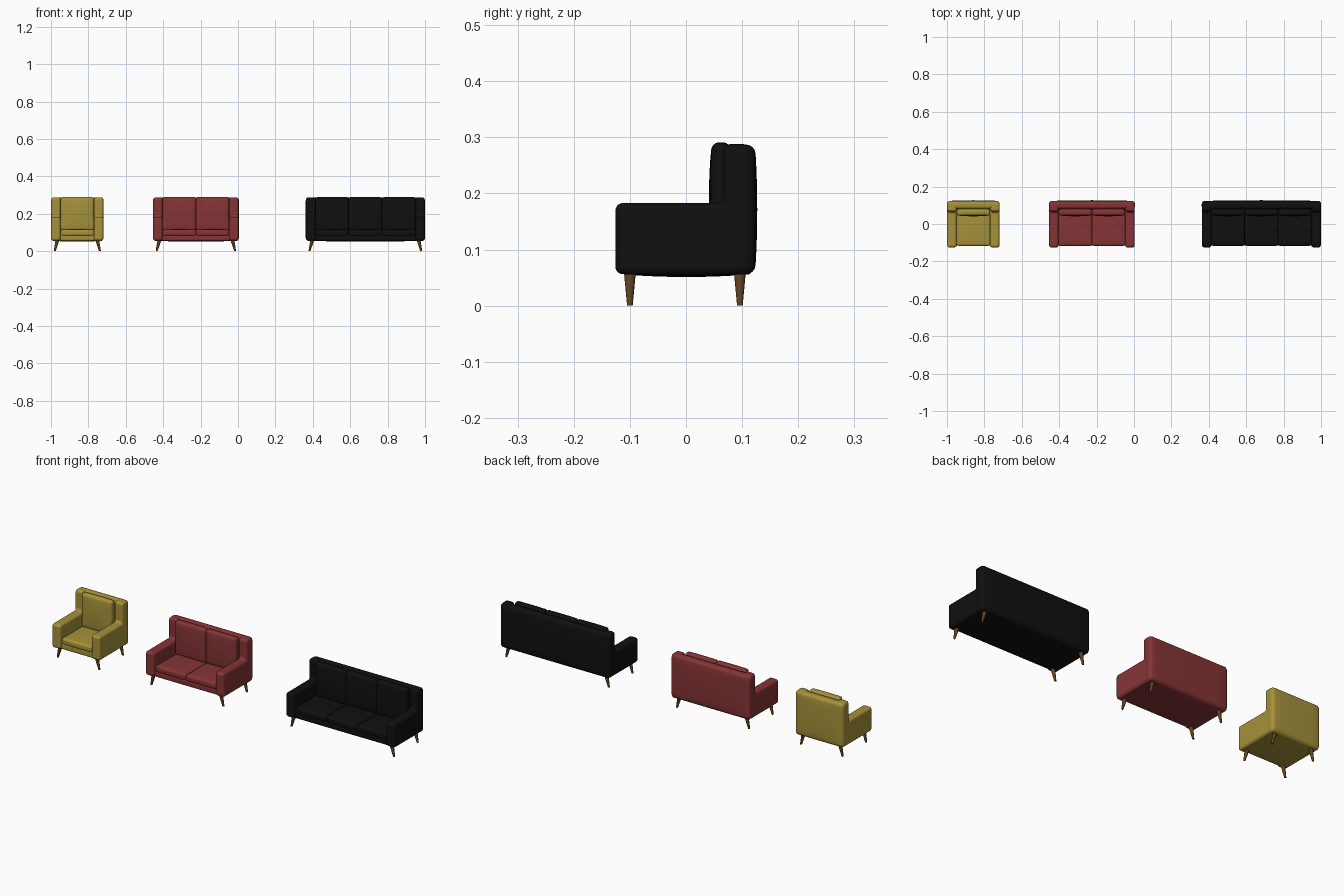
import bpy, bmesh, math
from mathutils import Vector

if "Cube" in bpy.data.objects:
    bpy.data.objects.remove(bpy.data.objects["Cube"])


def material(name, rgb):
    m = bpy.data.materials.new(name)
    m.diffuse_color = (*rgb, 1)
    m.use_nodes = True
    m.node_tree.nodes["Principled BSDF"].inputs["Base Color"].default_value = m.diffuse_color
    return m


yellow = material("mustard fabric", (0.38, 0.285, 0.042))
red = material("red fabric", (0.235, 0.034, 0.036))
black = material("black fabric", (0.005, 0.005, 0.005))
wood = material("brown wood", (0.12, 0.055, 0.014))


def finish(bm, name, mat):
    bmesh.ops.recalc_face_normals(bm, faces=bm.faces)
    me = bpy.data.meshes.new(name)
    bm.to_mesh(me)
    bm.free()
    me.materials.append(mat)
    me.shade_smooth()
    ob = bpy.data.objects.new(name, me)
    bpy.context.collection.objects.link(ob)
    return ob


def padded_box(name, mat, lo, hi, r, puff=(0, 0, 0)):
    """Rounded box whose large faces swell by puff along each axis."""
    lo, hi = Vector(lo), Vector(hi)
    centre, half = (lo + hi) / 2, (hi - lo) / 2
    bm = bmesh.new()
    bmesh.ops.create_cube(bm, size=2)
    bmesh.ops.subdivide_edges(bm, edges=bm.edges[:], cuts=11, use_grid_fill=True)
    for v in bm.verts:
        core, out = Vector(), Vector()
        for i in range(3):
            t, s = abs(v.co[i]), math.copysign(1, v.co[i])
            inner = half[i] - r
            if t > 2 / 3 + 1e-5:      # outer third of the steps form the round edge
                core[i] = s * inner
                out[i] = s * math.tan((t - 2 / 3) * 3 * math.pi / 4)
            else:
                core[i] = s * inner * t * 1.5
        p = core + out.normalized() * r
        n = [p[i] / half[i] for i in range(3)]
        for i in range(3):
            j, k = (i + 1) % 3, (i + 2) % 3
            p[i] += puff[i] * n[i] * (1 - n[j] ** 2) * (1 - n[k] ** 2)
        v.co = p + centre
    return finish(bm, name, mat)


def arm(name, mat, x0, x1):
    """Armrest and back wing as one L-shaped padded side."""
    profile = [(-0.126, 0.056), (0.115, 0.056), (0.115, 0.288),
               (0.066, 0.288), (0.066, 0.183), (-0.126, 0.183)]
    bm = bmesh.new()
    f = bm.faces.new([bm.verts.new((x0, y, z)) for y, z in profile])
    ext = bmesh.ops.extrude_face_region(bm, geom=[f])
    for v in ext["geom"]:
        if isinstance(v, bmesh.types.BMVert):
            v.co.x = x1
    ob = finish(bm, name, mat)
    b = ob.modifiers.new("soft edges", "BEVEL")
    b.width, b.segments, b.harden_normals = 0.014, 5, True


def leg(name, x_top, x_foot, y):
    bm = bmesh.new()
    bmesh.ops.create_cone(bm, cap_ends=True, segments=16, radius1=0.005,
                          radius2=0.011, depth=0.064)
    for v in bm.verts:
        t = v.co.z / 0.064 + 0.5
        v.co.x += x_foot + (x_top - x_foot) * t
        v.co.y += y
        v.co.z += 0.032
    ob = finish(bm, name, wood)
    ob.data.set_sharp_from_angle(angle=math.radians(40))


ARM, SEAT = 0.052, 0.178


def sofa(label, mat, x0, seats):
    x1 = x0 + 2 * ARM + seats * SEAT
    # padded base and back shell
    padded_box(label + "_base", mat, (x0 + 0.004, -0.116, 0.056),
               (x1 - 0.004, 0.118, 0.088), 0.008, (0, 0, 0.005))
    padded_box(label + "_back_shell", mat, (x0, 0.08, 0.056),
               (x1, 0.123, 0.287), 0.016, (0, 0.004, 0))
    # arms with wings
    arm(label + "_left_arm", mat, x0 + 0.001, x0 + ARM)
    arm(label + "_right_arm", mat, x1 - ARM, x1 - 0.001)
    # seat and back cushions
    for i in range(seats):
        a = x0 + ARM + i * SEAT
        padded_box(f"{label}_seat_cushion_{i + 1}", mat, (a, -0.116, 0.082),
                   (a + SEAT, 0.07, 0.115), 0.009, (0, 0.002, 0.004))
        padded_box(f"{label}_back_cushion_{i + 1}", mat, (a, 0.046, 0.112),
                   (a + SEAT, 0.079, 0.289), 0.011, (0, 0.005, 0.002))
    # splayed legs
    for y, row in ((-0.1, "front"), (0.096, "back")):
        leg(f"{label}_{row}_left_leg", x0 + 0.036, x0 + 0.02, y)
        leg(f"{label}_{row}_right_leg", x1 - 0.036, x1 - 0.02, y)


sofa("armchair", yellow, -1.0, 1)
sofa("loveseat", red, -0.455, 2)
sofa("sofa", black, 0.362, 3)
